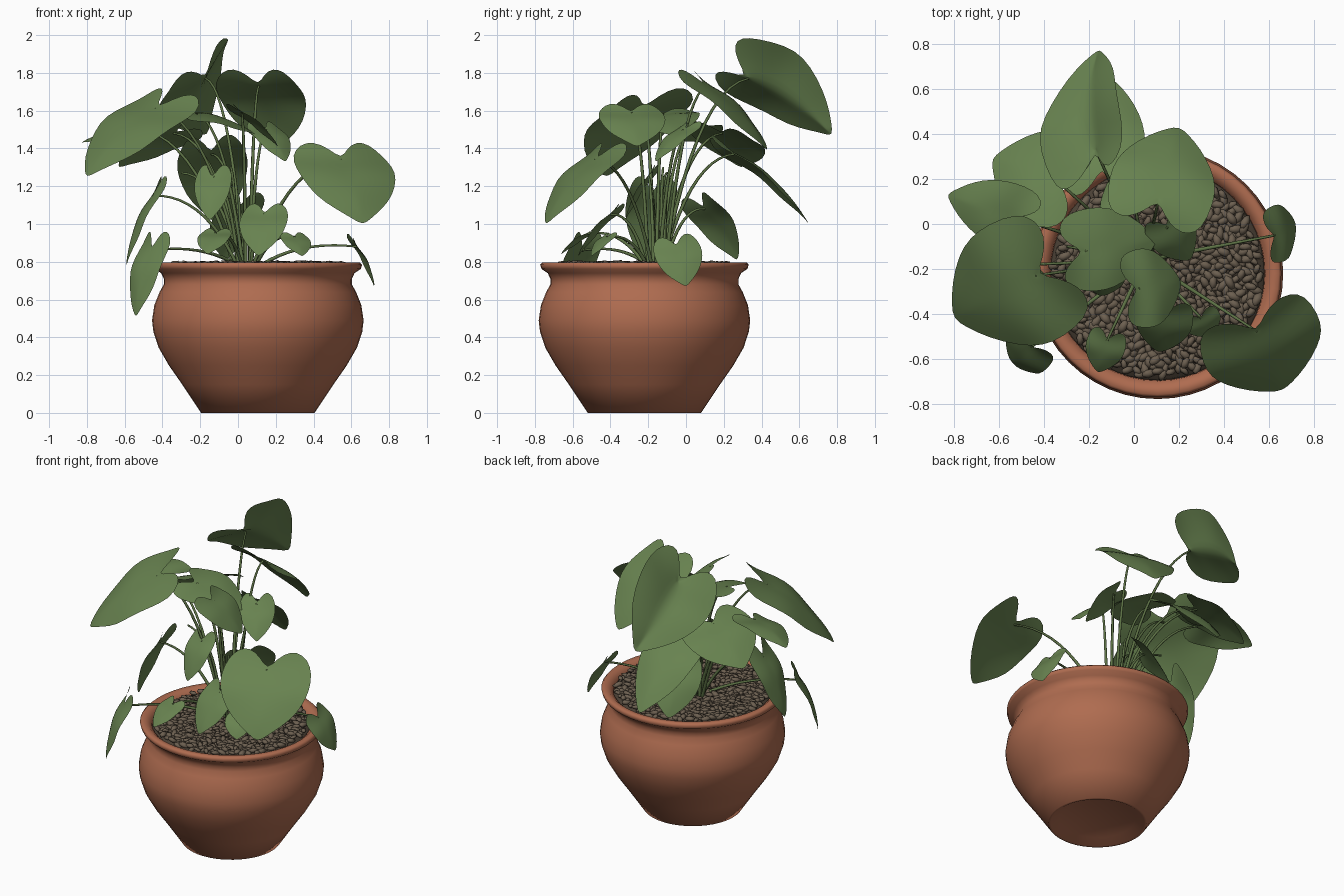
import bpy, bmesh, math, random
from mathutils import Vector, Matrix, Euler

if "Cube" in bpy.data.objects:
    bpy.data.objects.remove(bpy.data.objects["Cube"])

random.seed(4)
CX, CY = 0.105, -0.22          # pot axis


def material(name, rgb):
    m = bpy.data.materials.new(name)
    m.diffuse_color = (*rgb, 1)
    m.use_nodes = True
    m.node_tree.nodes["Principled BSDF"].inputs["Base Color"].default_value = m.diffuse_color
    return m


TERRACOTTA = material("terracotta", (0.43, 0.15, 0.08))
LEAF = material("leaf_green", (0.138, 0.225, 0.08))
STEM = material("stem_green", (0.11, 0.17, 0.06))
PEBBLE = material("pebble_brown", (0.15, 0.115, 0.08))
SOIL = material("soil_dark", (0.07, 0.052, 0.036))


def add_object(name, bm, mat):
    me = bpy.data.meshes.new(name)
    bm.to_mesh(me)
    bm.free()
    ob = bpy.data.objects.new(name, me)
    bpy.context.collection.objects.link(ob)
    me.materials.append(mat)
    for p in me.polygons:
        p.use_smooth = True
    return ob


def lathe(name, profile, mat, sides=48):
    """Revolve (radius, height) points around the pot axis."""
    bm = bmesh.new()
    vs = [bm.verts.new((r, 0, z)) for r, z in profile]
    es = [bm.edges.new(p) for p in zip(vs, vs[1:])]
    bmesh.ops.spin(bm, geom=vs + es, cent=(0, 0, 0), axis=(0, 0, 1),
                   angle=math.tau, steps=sides, use_duplicate=False)
    bmesh.ops.remove_doubles(bm, verts=bm.verts, dist=1e-4)
    bmesh.ops.recalc_face_normals(bm, faces=bm.faces)
    bmesh.ops.translate(bm, verts=bm.verts, vec=(CX, CY, 0))
    return add_object(name, bm, mat)


# Pot with recessed foot, round belly and flared rim
pot = lathe("pot", [
    (0, .03), (.23, .03), (.285, 0), (.30, 0), (.40, .15), (.47, .25), (.525, .345),
    (.553, .43), (.56, .49), (.548, .57), (.52, .64), (.498, .68), (.498, .71), (.512, .74),
    (.545, .762), (.552, .785), (.54, .797), (.51, .795), (.48, .77), (.475, .74), (0, .74)],
    TERRACOTTA)
bpy.context.view_layer.objects.active = pot
pot.select_set(True)
bpy.ops.object.shade_smooth_by_angle(angle=math.radians(62))

lathe("soil", [(0, .77), (.47, .77), (.478, .745)], SOIL)

# Pebbles scattered on the soil in a sunflower spiral
bm = bmesh.new()
for i in range(720):
    r, a = 0.46 * math.sqrt((i + .5) / 720), i * 2.39996
    pos = Vector((CX + r * math.cos(a), CY + r * math.sin(a), random.uniform(.772, .79)))
    rot = Euler((random.uniform(-.4, .4), random.uniform(-.4, .4), random.uniform(0, 6.28)))
    k = random.uniform(.8, 1.25)
    size = Matrix.Diagonal((.034 * k, .018 * k, .014 * k, 1))
    bmesh.ops.create_icosphere(bm, subdivisions=1, radius=1,
                               matrix=Matrix.Translation(pos) @ rot.to_matrix().to_4x4() @ size)
add_object("pebbles", bm, PEBBLE)

# Half heart outline: (sideways, lengthwise) from the stalk notch to the tip
OUTLINE = [(0, 0), (.2, -.19), (.48, -.31), (.75, -.29), (.98, -.14), (1.06, .12),
           (1.02, .33), (.84, .57), (.52, .78), (.2, .93), (0, 1.02)]
STEPS = 4


def leaf(name, joint, tip, width, roll=0, fold=0):
    """Heart-shaped blade; roll (degrees) lifts its right side, fold lifts both sides."""
    A = Vector(joint)
    axis = Vector(tip) - A
    L = axis.length
    right = axis.cross(Vector((0, 0, 1))).normalized()
    n = (Matrix.Rotation(-math.radians(roll), 3, axis) @ right).cross(axis).normalized()
    bm = bmesh.new()
    for side in (-1, 1):
        turn = Matrix.Rotation(-math.radians(roll + side * fold), 3, axis)
        W = (turn @ right) * side * width / 2.12
        rows = []
        for i, (s, t) in enumerate(OUTLINE):
            m = 1.02 * (i / 10) ** 1.8          # matching point on the midrib
            row = []
            for j in range(STEPS + 1):
                f = j / STEPS
                u, v = s * f, m + (t - m) * f
                arch = max(v, 0) * (1 - max(v, 0))
                lift = L * (.33 * arch - .06 * u * u + .04 * u * math.sin(7 * v))
                row.append(bm.verts.new(A + axis * v + W * u + n * lift))
            rows.append(row)
        for r0, r1 in zip(rows, rows[1:]):
            for j in range(STEPS):
                bm.faces.new((r0[j], r0[j + 1], r1[j + 1], r1[j]))
    bmesh.ops.remove_doubles(bm, verts=bm.verts, dist=1e-5)
    bmesh.ops.dissolve_degenerate(bm, dist=1e-5, edges=bm.edges)
    bmesh.ops.recalc_face_normals(bm, faces=bm.faces)
    bm.normal_update()
    if sum((f.normal * f.calc_area() for f in bm.faces), Vector()).dot(n) < 0:
        bmesh.ops.reverse_faces(bm, faces=bm.faces)
    ob = add_object(name, bm, LEAF)
    sub = ob.modifiers.new("smooth", 'SUBSURF')
    sub.levels = sub.render_levels = 1


# name: stalk joint, tip, width, roll, fold
LEAVES = {
    "leaf_top_back": ((-.17, .33, 1.77), (-.16, .77, 1.47), .55, 47, 22),
    "leaf_back_right": ((.11, .11, 1.73), (.20, .43, 1.39), .48),
    "leaf_back_low": ((-.14, .26, 1.37), (-.11, .65, 1.00), .38, 8),
    "leaf_back_left": ((-.34, .19, 1.48), (-.63, .29, 1.30), .46, -12),
    "leaf_far_left": ((-.53, .03, 1.50), (-.83, .13, 1.43), .30, 14),
    "leaf_front_left": ((-.44, -.23, 1.61), (-.80, -.42, 1.25), .61, 9),
    "leaf_front_right": ((.55, -.48, 1.34), (.66, -.74, 1.00), .56),
    "leaf_centre": ((-.22, -.12, 1.58), (.10, -.07, 1.47), .38, -8),
    "leaf_centre_front": ((.02, -.29, 1.59), (.21, -.26, 1.41), .36),
    "leaf_centre_small": ((.15, -.01, 1.50), (.25, -.16, 1.33), .22),
    "leaf_inner": ((-.13, -.20, 1.25), (-.15, -.32, 1.02), .20),
    "leaf_front_centre": ((.14, -.40, 1.05), (.11, -.57, .83), .26),
    "leaf_front_low": ((-.12, -.52, .95), (-.16, -.66, .84), .18),
    "leaf_front_small": ((.30, -.42, .93), (.34, -.50, .83), .17),
    "leaf_right_low": ((.63, -.05, .88), (.72, 0, .67), .26, -20),
    "leaf_left_hanging": ((-.46, -.55, .86), (-.54, -.62, .51), .24),
    "leaf_left_low": ((-.45, -.18, 1.15), (-.59, -.20, .78), .28),
    "leaf_rear_low": ((0, .10, 1.08), (-.06, .27, .81), .33, 18),
}
for name, spec in LEAVES.items():
    leaf(name, *spec)

# Stalks arching from the crown to every leaf, plus a few bare shoots
curve = bpy.data.curves.new("stalks", 'CURVE')
curve.dimensions = '3D'
curve.bevel_depth = .0095
curve.bevel_resolution = 1
ends = [Vector(spec[0]) for spec in LEAVES.values()]
ends += [Vector(p) for p in ((-.04, -.12, 1.3), (0, -.1, 1.15), (-.3, -.1, 1.27))]
for end in ends:
    out = Vector((end.x - .05, end.y + .16, 0))
    base = Vector((.05, -.16, .76)) + out.normalized() * random.uniform(.02, .07)
    ctrl = base.lerp(end, .4)
    ctrl.z = base.z + (end.z - base.z) * .9 + .05
    sp = curve.splines.new('POLY')
    sp.points.add(11)
    for i, p in enumerate(sp.points):
        t = i / 11
        p.co = (*(base * (1 - t) ** 2 + ctrl * (2 * t * (1 - t)) + end * t * t), 1)
        p.radius = 1.15 - .55 * t
stalks = bpy.data.objects.new("stalks", curve)
bpy.context.collection.objects.link(stalks)
curve.materials.append(STEM)
bpy.ops.object.select_all(action='DESELECT')
bpy.context.view_layer.objects.active = stalks
stalks.select_set(True)
bpy.ops.object.convert(target='MESH')
bpy.ops.object.shade_smooth()
